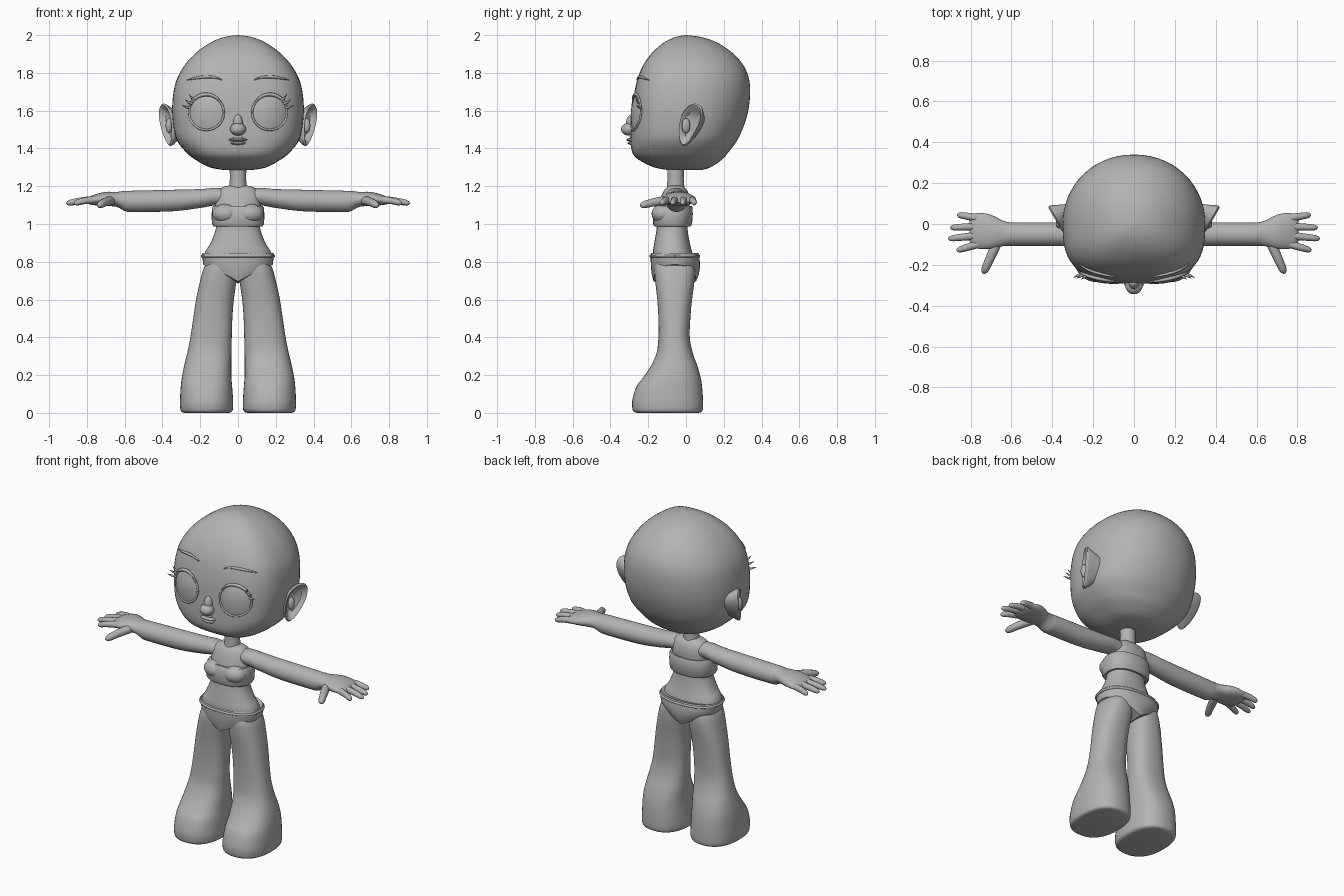
import bpy, bmesh
from math import sin, cos, pi, copysign
from mathutils import Vector, Matrix

cube = bpy.data.objects.get("Cube")
if cube:
    bpy.data.objects.remove(cube)

GREY = (0.45, 0.45, 0.45, 1)
grey = bpy.data.materials.new("plain_grey")
grey.use_nodes = True
grey.diffuse_color = GREY
grey.node_tree.nodes["Principled BSDF"].inputs["Base Color"].default_value = GREY
parts = []


def finish(name, bm, mirror=False):
    """Turn a bmesh into a grey object, optionally mirrored across x."""
    bmesh.ops.remove_doubles(bm, verts=bm.verts, dist=0.0002)
    bmesh.ops.recalc_face_normals(bm, faces=bm.faces)
    mesh = bpy.data.meshes.new(name)
    bm.to_mesh(mesh)
    bm.free()
    mesh.materials.append(grey)
    obj = bpy.data.objects.new(name, mesh)
    bpy.context.collection.objects.link(obj)
    if mirror:
        mod = obj.modifiers.new("Mirror", 'MIRROR')
        mod.use_mirror_merge = False
    parts.append(obj)
    return obj


def loft(name, rings, mirror=False):
    """Skin a list of equal point rings and cap both ends."""
    bm = bmesh.new()
    rows = [[bm.verts.new(p) for p in ring] for ring in rings]
    n = len(rows[0])
    for a, b in zip(rows, rows[1:]):
        for i in range(n):
            j = (i + 1) % n
            bm.faces.new((a[i], a[j], b[j], b[i]))
    bm.faces.new(rows[0])
    bm.faces.new(rows[-1])
    return finish(name, bm, mirror)


def smooth_rows(keys, steps=4):
    """Catmull-Rom interpolation of tuples."""
    k = [keys[0]] + list(keys) + [keys[-1]]
    out = []
    for i in range(1, len(k) - 2):
        for s in range(steps):
            t = s / steps
            out.append(tuple(
                0.5 * (2 * b + (c - a) * t + (2 * a - 5 * b + 4 * c - d) * t * t
                       + (3 * b - a - 3 * c + d) * t ** 3)
                for a, b, c, d in zip(k[i - 1], k[i], k[i + 1], k[i + 2])))
    return out + [tuple(keys[-1])]


def power(v, n):
    return copysign(abs(v) ** (2 / n), v)


def oval(z, cx, w, y0, y1, cy=None, n_front=2.3, n_back=2.3, count=40):
    """Horizontal rounded ring spanning y0..y1 with its widest line at cy."""
    cy = (y0 + y1) / 2 if cy is None else cy
    ring = []
    for i in range(count):
        c, s = cos(2 * pi * i / count), sin(2 * pi * i / count)
        n = n_front if s < 0 else n_back
        depth = cy - y0 if s < 0 else y1 - cy
        ring.append((cx + w * power(c, n), cy + depth * power(s, n), z))
    return ring


def tube(name, points, radii, mirror=True, sides=12):
    """Round tube along a path with one radius per point."""
    pts = [Vector(p) for p in points]
    rings = []
    for i, p in enumerate(pts):
        way = pts[min(i + 1, len(pts) - 1)] - pts[max(i - 1, 0)]
        turn = way.to_track_quat('Z', 'Y')
        rings.append([p + turn @ Vector((radii[i] * cos(2 * pi * k / sides),
                                         radii[i] * sin(2 * pi * k / sides), 0))
                      for k in range(sides)])
    return loft(name, rings, mirror)


def ellipsoid(name, centre, radii, mirror=False):
    bm = bmesh.new()
    bmesh.ops.create_uvsphere(bm, u_segments=24, v_segments=14, radius=1,
                              matrix=Matrix.Translation(centre) @ Matrix.Diagonal((*radii, 1)))
    return finish(name, bm, mirror)


# Head: height, half width, front, back
head_rows = smooth_rows([
    (1.285, .07, -.09, .08), (1.30, .15, -.17, .13), (1.34, .225, -.25, .19),
    (1.38, .275, -.285, .225), (1.45, .327, -.292, .275), (1.55, .346, -.287, .317),
    (1.65, .347, -.28, .337), (1.75, .33, -.262, .337), (1.83, .29, -.232, .31),
    (1.90, .23, -.185, .253), (1.955, .155, -.125, .175), (1.985, .09, -.07, .1),
    (1.996, .04, -.03, .04), (2.0, .002, -.002, .002)])
FACE_POWER = 2.9
loft("head", [oval(z, 0, w, f, b, 0, FACE_POWER, 2.1, 56) for z, w, f, b in head_rows])


def face(x, z, out=0.0):
    """Point on the front of the head, pushed forward by out."""
    for a, b in zip(head_rows, head_rows[1:]):
        if a[0] <= z <= b[0]:
            t = (z - a[0]) / (b[0] - a[0])
            w, f = (a[k] + (b[k] - a[k]) * t for k in (1, 2))
            side = min(abs(x) / w, 1) ** FACE_POWER
            return Vector((x, f * (1 - side) ** (1 / FACE_POWER) - out, z))


# Eyes: shallow domes with a rim, an upper lash line and lashes
EX, EZ, ER = .167, 1.59, .09


def eye_point(angle, r, out):
    return face(EX + r * cos(angle), EZ + r * sin(angle), out)


loft("eye", [[eye_point(2 * pi * i / 32, ER * s, .012 * (1 - s * s) + .002) for i in range(32)]
             for s in (1, .85, .65, .4, .2, .02)], True)
tube("eye_rim", [eye_point(2 * pi * i / 32, ER + .002, .002) for i in range(33)],
     [.006] * 33, sides=8)
tube("upper_lash_line", [eye_point(pi * (.02 + .8 * i / 20), ER + .006, .006) for i in range(21)],
     [.002 + .008 * sin(pi * i / 20) for i in range(21)], sides=8)
for i, angle in enumerate((.3, .55, .8)):
    root = eye_point(angle, ER, .004)
    tip = root + Vector((.045 - .008 * i, -.02, .012 + .01 * i))
    tube("eyelash", [root, root.lerp(tip, .5) - Vector((0, 0, .003)), tip],
         [.007, .006, .001], sides=8)

# Eyebrows
tube("eyebrow", [face(.085 + .185 * t, 1.763 + .016 * sin(pi * t ** .8), .004)
                 for t in [i / 12 for i in range(13)]],
     [.002 + .006 * sin(pi * (i + .5) / 13) for i in range(13)], sides=8)

# Nose and mouth
ellipsoid("nose_tip", (0, -.302, 1.502), (.042, .042, .034))
ellipsoid("nose_bridge", (0, -.288, 1.53), (.026, .03, .05))
ellipsoid("upper_lip", (0, -.292, 1.446), (.05, .024, .009))
ellipsoid("lower_lip", (0, -.288, 1.428), (.042, .022, .009))
ellipsoid("philtrum", (0, -.284, 1.46), (.03, .014, .025))

# Ears: hollow cups leaning back and outwards
across = Vector((.5, .87, 0)).normalized()
upward = Vector((.15, .25, .95)).normalized()
outward = Vector((.85, -.5, 0)).normalized()
ear_rings = []
for scale, push in ((.5, -.09), (.75, -.045), (.96, -.012), (1, 0), (.93, .008),
                    (.8, .002), (.65, -.022), (.3, -.03)):
    ear_rings.append([Vector((.375, .02, 1.525)) + outward * push
                      + across * (.064 * scale * cos(a) * (1 + .25 * sin(a)))
                      + upward * (.118 * scale * sin(a))
                      for a in [2 * pi * i / 28 for i in range(28)]])
loft("ear", ear_rings, True)
ellipsoid("ear_fold", (.365, .0, 1.52), (.018, .022, .04), True)

# Neck and torso: height, half width, front, back
tube("neck", [(0, -.055, z) for z in (1.12, 1.2, 1.24, 1.33)],
     [.055, .046, .043, .045], mirror=False, sides=24)
torso_rows = smooth_rows([
    (.76, .17, -.17, .05), (.84, .178, -.176, .035), (.90, .145, -.168, .02),
    (.98, .116, -.155, .008), (1.05, .12, -.155, .015), (1.12, .12, -.14, .02),
    (1.17, .11, -.12, .01), (1.195, .08, -.1, -.01), (1.205, .04, -.085, -.025)])
loft("torso", [oval(z, 0, w, f, b) for z, w, f, b in torso_rows])

# Bandeau top
loft("bandeau_top", [oval(z, 0, w, f, b, n_front=2.6) for z, w, f, b in (
    (.992, .11, -.15, .005), (.988, .13, -.168, .025), (1.0, .138, -.175, .032),
    (1.05, .14, -.174, .036), (1.085, .137, -.168, .035), (1.096, .131, -.16, .03),
    (1.093, .11, -.14, .01))])
ellipsoid("bust", (.066, -.122, 1.054), (.07, .06, .052), True)

# Briefs: leg openings rise to the sides, bottom closes at the crotch
hip = oval(0, 0, .19, -.187, .068)
CROTCH = Vector((0, -.06, .685))
brief_rings = [[(x * .93, (y + .06) * .92 - .06, .838) for x, y, _ in hip],
               [(x * .98, (y + .06) * .98 - .06, .846) for x, y, _ in hip]]
for t in (0, .12, .3, .5, .7, .85, 1):
    ring = []
    for x, y, _ in hip:
        low = .695 + .09 * (abs(x) / .19) ** .9
        grow = 1 - .12 * t ** 3 + (.06 * sin(pi * t) if y > 0 else 0)
        ring.append(Vector((x * (1 - .03 * t), (y + .06) * grow - .06, .84 + (low - .84) * t)))
    brief_rings.append(ring)
edge = brief_rings[-1]
for s in (.8, .5, .2, .02):
    brief_rings.append([CROTCH.lerp(p, s) for p in edge])
loft("briefs", brief_rings)
tube("waistband", [Vector((x, y, .83)) for x, y, _ in hip + hip[:1]], [.007] * 41,
     mirror=False, sides=8)

# Legs flaring into rounded feet: height, inner x, outer x, front, back
leg_rows = smooth_rows([
    (.82, .02, .15, -.15, .02), (.77, .004, .18, -.166, .045), (.70, .008, .2, -.163, .045),
    (.6, .022, .222, -.152, .032), (.5, .03, .237, -.146, .023), (.4, .033, .252, -.146, .02),
    (.32, .035, .268, -.155, .035), (.25, .035, .285, -.185, .06), (.19, .035, .297, -.225, .077),
    (.14, .031, .303, -.262, .085), (.07, .026, .307, -.284, .09), (.025, .026, .306, -.284, .09),
    (.006, .034, .299, -.276, .083), (0, .05, .28, -.255, .065)])
loft("leg", [oval(z, (a + b) / 2, (b - a) / 2, f, k, n_front=2.4, n_back=2.4)
             for z, a, b, f, k in leg_rows], True)

# Arms and palms: x, centre y, centre z, half depth, half height
arm_rows = smooth_rows([
    (.05, -.055, 1.14, .05, .045), (.12, -.053, 1.145, .055, .046), (.2, -.05, 1.135, .057, .05),
    (.35, -.05, 1.124, .058, .057), (.56, -.05, 1.12, .058, .056), (.6, -.05, 1.122, .057, .053),
    (.64, -.046, 1.13, .062, .04), (.7, -.038, 1.133, .083, .037), (.755, -.034, 1.128, .088, .029),
    (.79, -.034, 1.124, .077, .019), (.805, -.034, 1.122, .05, .008)])
loft("arm", [[(x, y + a * cos(2 * pi * i / 28), z + b * sin(2 * pi * i / 28)) for i in range(28)]
             for x, y, z, a, b in arm_rows], True)


def finger(name, base, tip, thick):
    """Tapered finger with a rounded end."""
    base, tip = Vector(base), Vector(tip)
    shape = ((0, 1), (.3, 1.05), (.6, .95), (.85, .85), (.94, .65), (.985, .35), (1, .05))
    tube(name, [base.lerp(tip, t) + Vector((0, 0, .006 * sin(pi * t))) for t, _ in shape],
         [thick * r for _, r in shape])


for name, y0, x1, y1 in (("little_finger", .028, .865, .045), ("ring_finger", -.012, .9, -.018),
                         ("middle_finger", -.055, .91, -.072), ("index_finger", -.095, .868, -.13)):
    finger(name, (.75, y0, 1.127), (x1, y1, 1.108), .018)
finger("thumb", (.665, -.08, 1.125), (.738, -.243, 1.096), .023)

# Smooth shading with crisp edges
bpy.ops.object.select_all(action='DESELECT')
for obj in parts:
    obj.select_set(True)
bpy.context.view_layer.objects.active = parts[0]
bpy.ops.object.shade_smooth_by_angle(angle=0.8)
